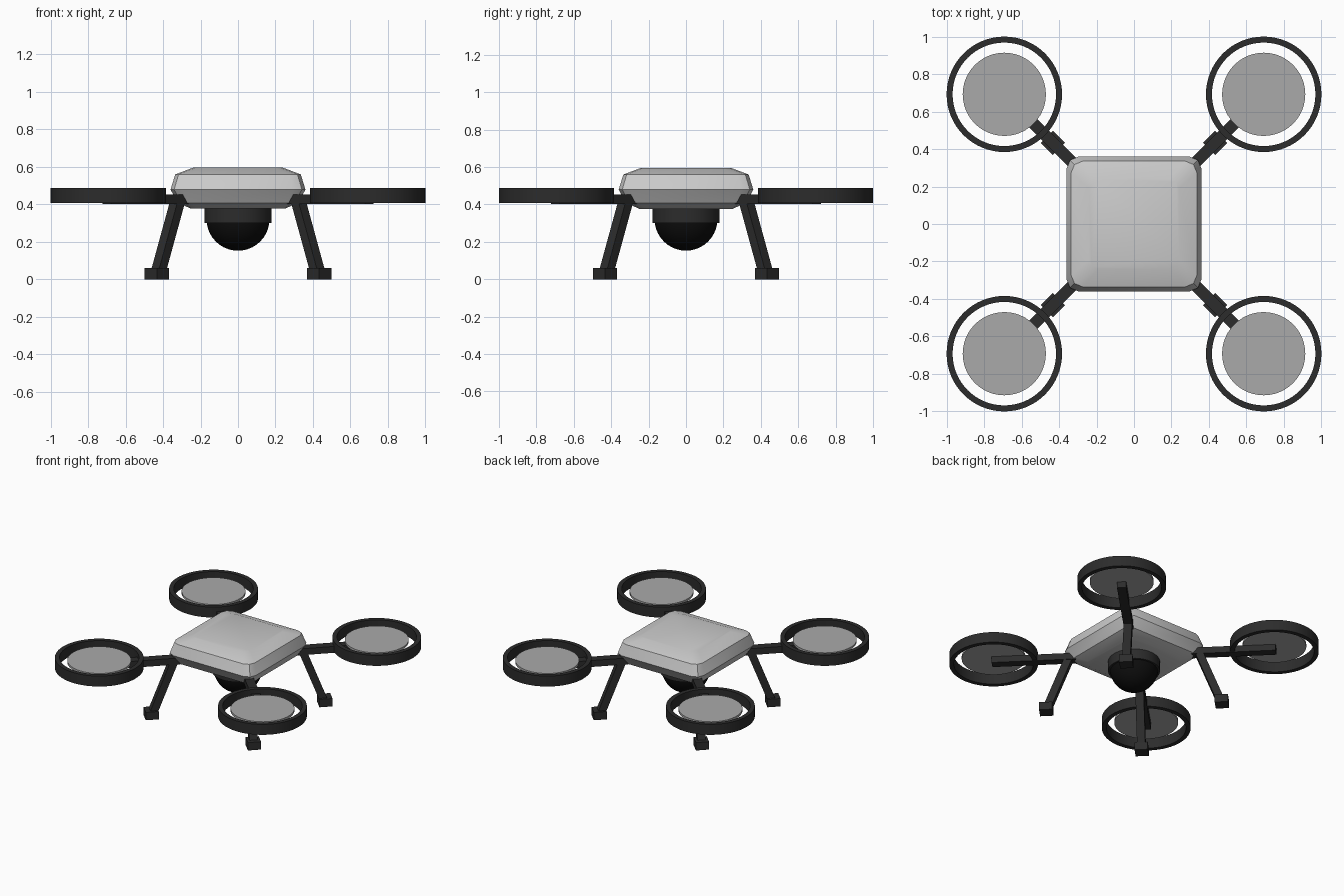
import bpy, bmesh
from math import cos, sin, pi, radians
from mathutils import Vector, Matrix

if "Cube" in bpy.data.objects:
    bpy.data.objects.remove(bpy.data.objects["Cube"])


def material(name, color):
    m = bpy.data.materials.new(name)
    m.diffuse_color = color
    m.use_nodes = True
    m.node_tree.nodes["Principled BSDF"].inputs["Base Color"].default_value = m.diffuse_color
    return m


DARK = material("dark_plastic", (0.025, 0.025, 0.025, 1))
BLACK = material("black_glass", (0.004, 0.004, 0.004, 1))
BLUR = material("blade_blur", (0.4, 0.4, 0.4, 0.6))


def finish(name, bm, mat=None, smooth=True):
    bmesh.ops.recalc_face_normals(bm, faces=bm.faces)
    me = bpy.data.meshes.new(name)
    bm.to_mesh(me)
    bm.free()
    ob = bpy.data.objects.new(name, me)
    bpy.context.collection.objects.link(ob)
    if mat:
        me.materials.append(mat)
    if smooth:
        bpy.ops.object.select_all(action='DESELECT')
        ob.select_set(True)
        bpy.context.view_layer.objects.active = ob
        bpy.ops.object.shade_smooth_by_angle(angle=radians(30))
    return ob


def loft(bm, rings, closed=False):
    """Skin a stack of equal-length point rings; cap the ends or join them up."""
    vs = [[bm.verts.new(p) for p in r] for r in rings]
    n = len(vs[0])
    pairs = list(zip(vs, vs[1:])) + ([(vs[-1], vs[0])] if closed else [])
    for a, b in pairs:
        for i in range(n):
            j = (i + 1) % n
            bm.faces.new((a[i], a[j], b[j], b[i]))
    if not closed:
        bm.faces.new(vs[0])
        bm.faces.new(vs[-1])


def circle(x, y, z, r, n=48):
    return [(x + r * cos(2 * pi * i / n), y + r * sin(2 * pi * i / n), z) for i in range(n)]


def rounded_square(h, z, r, seg=2):
    pts = []
    for q in range(4):
        a0 = q * pi / 2
        cx, cy = (h - r) * (1 if q in (0, 3) else -1), (h - r) * (1 if q < 2 else -1)
        for k in range(seg + 1):
            a = a0 + k * pi / 2 / seg
            pts.append((cx + r * cos(a), cy + r * sin(a), z))
    return pts


def diagonal_beam(name, rings, angle, mat):
    """Bar in the x-z plane given by quad rings, turned to a corner."""
    bm = bmesh.new()
    loft(bm, rings)
    bm.transform(Matrix.Rotation(angle, 4, 'Z'))
    return finish(name, bm, mat, smooth=False)


# Body shell
bm = bmesh.new()
loft(bm, [rounded_square(h, z, r) for h, z, r in (
    (0.25, 0.377, 0.05), (0.32, 0.408, 0.06), (0.36, 0.479, 0.065),
    (0.335, 0.56, 0.06), (0.24, 0.596, 0.05))])
finish("body", bm)

# Camera collar and dome
bm = bmesh.new()
loft(bm, [circle(0, 0, 0.302, 0.18), circle(0, 0, 0.40, 0.18)])
finish("camera_collar", bm, DARK)
bm = bmesh.new()
bmesh.ops.create_uvsphere(bm, u_segments=32, v_segments=20, radius=0.168,
                          matrix=Matrix.Translation((0, 0, 0.321)))
finish("camera_dome", bm, BLACK)

C = 0.692   # rotor centre offset
D = 2 ** 0.5
corners = {"back_right": (1, 1), "back_left": (-1, 1),
           "front_left": (-1, -1), "front_right": (1, -1)}
for k, (label, (sx, sy)) in enumerate(corners.items()):
    ang = pi / 4 + k * pi / 2
    x, y = sx * C, sy * C

    # Guard ring
    bm = bmesh.new()
    loft(bm, [circle(x, y, z, r, 64) for r, z in (
        (0.308, 0.407), (0.308, 0.487), (0.276, 0.487), (0.276, 0.407))], closed=True)
    finish(label + "_guard_ring", bm, DARK)

    # Spinning rotor disc
    bm = bmesh.new()
    loft(bm, [circle(x, y, 0.45, 0.222), circle(x, y, 0.467, 0.222)])
    finish(label + "_rotor_disc", bm, BLUR)

    # Arm out to the rotor centre
    w = 0.032
    diagonal_beam(label + "_arm", [
        [(d, -w, 0.403), (d, w, 0.403), (d, w, 0.452), (d, -w, 0.452)]
        for d in (0.25 * D, 0.70 * D)], ang, DARK)

    # Splayed leg
    w = 0.029
    diagonal_beam(label + "_leg", [
        [(d - w, -w, z), (d + w, -w, z), (d + w, w, z), (d - w, w, z)]
        for d, z in ((0.428 * D, 0.03), (0.313 * D, 0.45))], ang, DARK)

    # Foot block
    w, d = 0.046, 0.433 * D
    diagonal_beam(label + "_foot", [
        [(d - w, -w, z), (d + w, -w, z), (d + w, w, z), (d - w, w, z)]
        for z in (0.0, 0.06)], ang, DARK)
